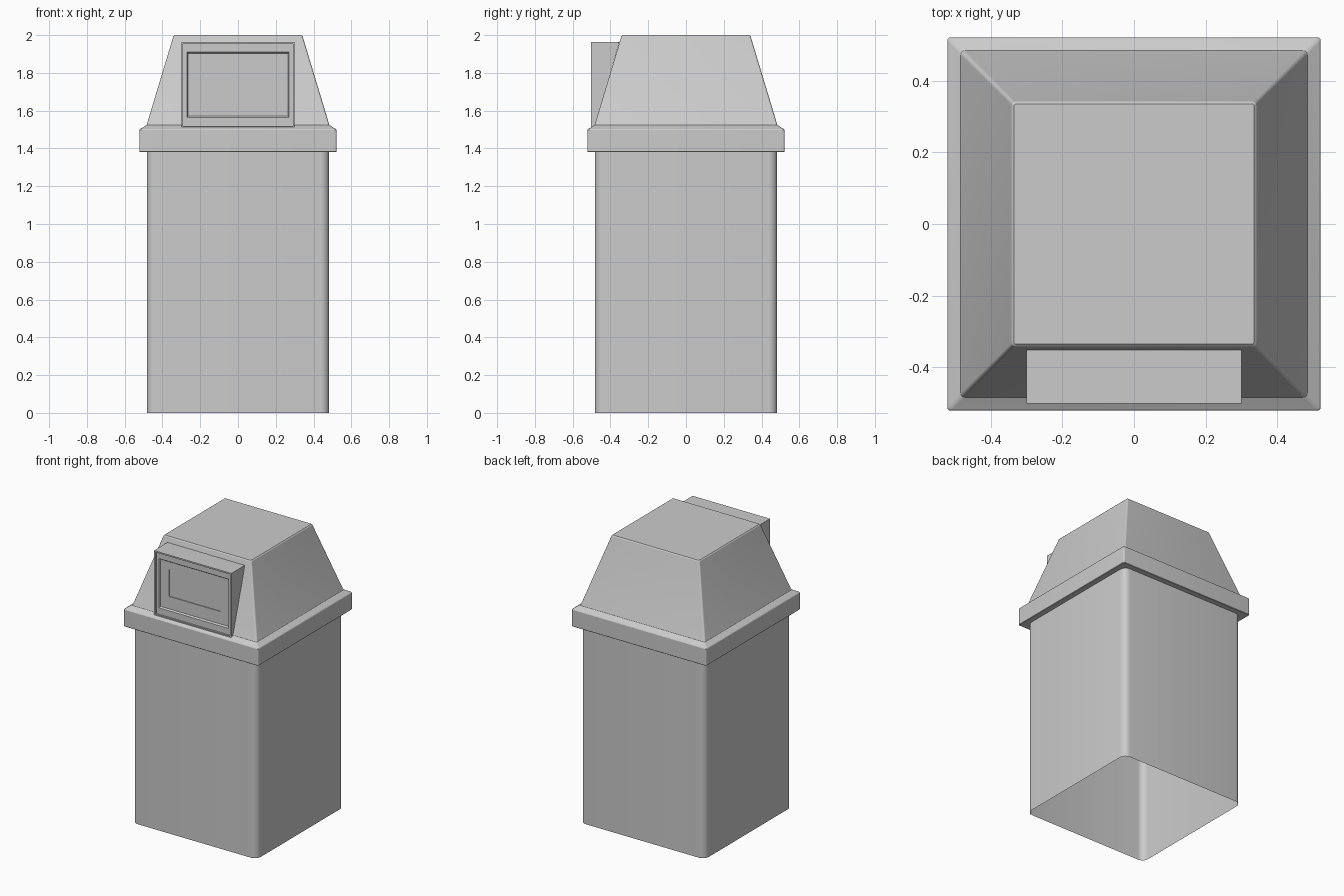
import bpy, bmesh, math

if "Cube" in bpy.data.objects:
    bpy.data.objects.remove(bpy.data.objects["Cube"])


def rounded_square(half, r, z, segs=6):
    """Ring of points: a square with rounded corners at height z."""
    pts = []
    for c in range(4):
        a0 = c * math.pi / 2
        sx = 1 if c in (0, 3) else -1
        sy = 1 if c < 2 else -1
        for i in range(segs + 1):
            a = a0 + i / segs * math.pi / 2
            pts.append((sx * (half - r) + r * math.cos(a),
                        sy * (half - r) + r * math.sin(a), z))
    return pts


def front_rect(hx, z0, z1, y0, y1):
    """Rectangle facing -y, with its own depth at the bottom and the top."""
    return [(-hx, y0, z0), (hx, y0, z0), (hx, y1, z1), (-hx, y1, z1)]


def loft(name, rings, cap_end):
    bm = bmesh.new()
    loops = [[bm.verts.new(p) for p in ring] for ring in rings]
    for a, b in zip(loops, loops[1:]):
        n = len(a)
        for i in range(n):
            j = (i + 1) % n
            bm.faces.new((a[i], a[j], b[j], b[i]))
    if cap_end:
        bm.faces.new(loops[-1])
    mesh = bpy.data.meshes.new(name)
    bm.to_mesh(mesh)
    bm.free()
    obj = bpy.data.objects.new(name, mesh)
    bpy.context.collection.objects.link(obj)
    bpy.ops.object.select_all(action='DESELECT')
    obj.select_set(True)
    bpy.context.view_layer.objects.active = obj
    bpy.ops.object.shade_smooth_by_angle(angle=math.radians(25))
    return obj


# bin body: open-bottomed square tube with rounded corners
loft("bin_body", [rounded_square(0.483, 0.045, z) for z in (0, 1.38)], False)

# lid: underside ledge, rim, sloped shoulder, tapered hood, flat top
lid_profile = [(0.483, 0.045, 1.38), (0.519, 0.008, 1.38), (0.522, 0.01, 1.383),
               (0.522, 0.01, 1.497), (0.519, 0.01, 1.502), (0.485, 0.012, 1.523),
               (0.482, 0.012, 1.53), (0.342, 0.01, 1.994), (0.336, 0.008, 2.0)]
loft("lid", [rounded_square(*p) for p in lid_profile], True)

# door housing: wedge on the hood front, lip, recessed flap and window panel
door_steps = [(0.30, 1.51, 1.963, -0.484, -0.353),
              (0.30, 1.51, 1.963, -0.502, -0.502),
              (0.29, 1.52, 1.953, -0.502, -0.502),
              (0.29, 1.52, 1.953, -0.490, -0.490),
              (0.27, 1.565, 1.91, -0.490, -0.490),
              (0.264, 1.573, 1.903, -0.480, -0.480),
              (0.20, 1.66, 1.85, -0.480, -0.480),
              (0.20, 1.66, 1.85, -0.474, -0.474)]
loft("door_housing", [front_rect(*s) for s in door_steps], True)
